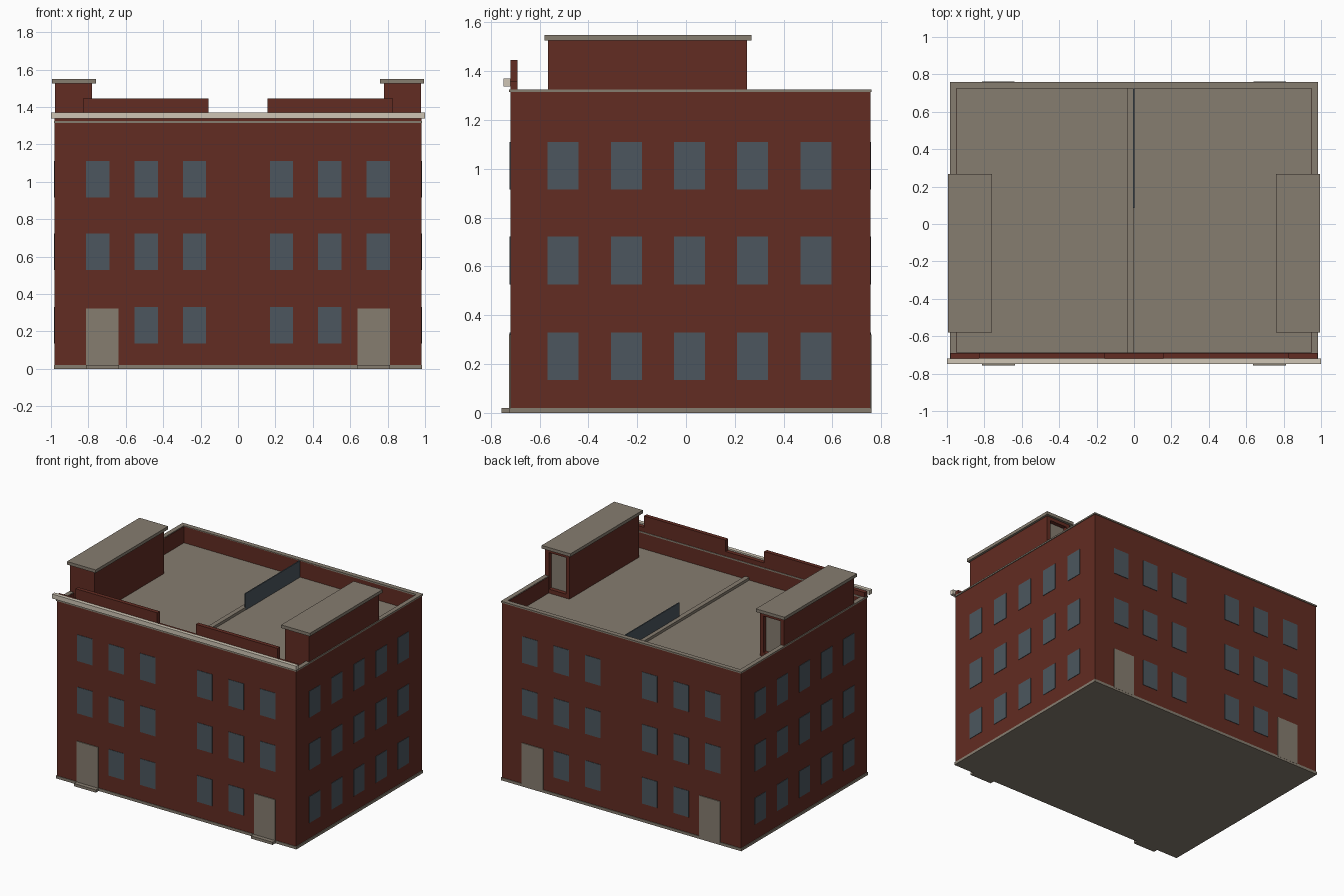
import bpy
import bmesh

old = bpy.data.objects.get("Cube")
if old:
    bpy.data.objects.remove(old, do_unlink=True)


def material(name, rgb):
    mat = bpy.data.materials.new(name)
    mat.use_nodes = True
    mat.diffuse_color = (*rgb, 1)
    bsdf = mat.node_tree.nodes["Principled BSDF"]
    bsdf.inputs["Base Color"].default_value = (*rgb, 1)
    bsdf.inputs["Roughness"].default_value = 0.8
    return mat


BRICK = material("red brick", (0.122, 0.025, 0.016))
STONE = material("grey stone", (0.24, 0.205, 0.16))
GLASS = material("blue grey glass", (0.072, 0.094, 0.112))
CREAM = material("cream trim", (0.62, 0.56, 0.46))


def add_box(bm, x, y, z):
    """Box from (min, max) ranges; returns its faces."""
    verts = bmesh.ops.create_cube(bm, size=1)["verts"]
    for v in verts:
        v.co = [r[0] if c < 0 else r[1] for c, r in zip(v.co, (x, y, z))]
    return list({f for v in verts for f in v.link_faces})


def facing(faces, axis, sign):
    for f in faces:
        f.normal_update()
    return max(faces, key=lambda f: sign * f.normal[axis])


def recess(bm, face, border, offset):
    """Inset a face and push it in, with walls around it."""
    bmesh.ops.inset_region(bm, faces=[face], thickness=border, use_even_offset=True)
    new = bmesh.ops.extrude_discrete_faces(bm, faces=[face])["faces"][0]
    bmesh.ops.translate(bm, verts=new.verts, vec=offset)
    return new


def finish(name, bm, *mats):
    mesh = bpy.data.meshes.new(name)
    bm.to_mesh(mesh)
    bm.free()
    for m in mats:
        mesh.materials.append(m)
    obj = bpy.data.objects.new(name, mesh)
    bpy.context.collection.objects.link(obj)
    return obj


def boxes(name, mat, *ranges):
    bm = bmesh.new()
    for r in ranges:
        add_box(bm, *r)
    return finish(name, bm, mat)


def mirrored(x):
    return [x, (-x[1], -x[0])]


# Main dimensions
WX, FRONT, BACK = 0.98, -0.72, 0.755
TOP, DECK, WALL = 1.32, 1.2, 0.03
PLATE = 0.003

# Brick walls with a sunken roof deck
bm = bmesh.new()
shell = add_box(bm, (-WX, WX), (FRONT, BACK), (0.01, TOP))
deck = recess(bm, facing(shell, 2, 1), WALL, (0, 0, DECK - TOP))
deck.material_index = 1
finish("brick_walls", bm, BRICK, STONE)

# Plinth and front doorsteps
boxes("plinth", STONE, ((-0.985, 0.985), (-0.724, 0.76), (0, 0.02)))
boxes("doorsteps", STONE,
      *[(x, (-0.757, -0.72), (0, 0.02)) for x in mirrored((0.635, 0.813))])

# Coping around the wall tops
cz = (1.315, 1.326)
boxes("coping", STONE,
      *[(x, (-0.725, 0.76), cz) for x in mirrored((0.952, 0.985))],
      ((-0.952, 0.952), (-0.725, -0.687), cz),
      ((-0.952, 0.952), (0.725, 0.76), cz))

# Front parapet: low base, two raised sections, cream cornice
py = (-0.72, -0.69)
boxes("front_parapet", BRICK,
      ((-WX, WX), py, (1.326, 1.36)),
      *[(x, py, (1.36, 1.445)) for x in mirrored((0.158, 0.828))])
boxes("cornice", CREAM, ((-1, 1), (-0.748, -0.72), (1.337, 1.37)))

# Roof stair houses with recessed rear doors and overhanging caps
for side, x, cap in zip(("left", "right"), mirrored((0.78, 0.979)),
                        mirrored((0.76, 0.995))):
    bm = bmesh.new()
    house = add_box(bm, x, (-0.565, 0.25), (DECK, 1.53))
    door = recess(bm, facing(house, 1, 1), 0.03, (0, -0.03, 0))
    door.material_index = 1
    finish(side + "_stair_house", bm, BRICK, STONE)
    boxes(side + "_stair_house_cap", STONE, (cap, (-0.58, 0.268), (1.525, 1.548)))

# Divider on the roof deck
boxes("roof_curb", STONE, ((-0.035, 0), (-0.69, 0.725), (DECK, DECK + 0.02)))
boxes("roof_screen", GLASS, ((-0.006, 0.002), (0.085, 0.725), (DECK, 1.322)))

# Windows and doors as thin plates on the walls
rows = [(0.135, 0.33), (0.527, 0.722), (0.915, 1.11)]
front_cols = [c for x in (0.17, 0.428, 0.687) for c in mirrored((x, x + 0.125))]
side_cols = [(-0.567 + i * 0.259, -0.44 + i * 0.259) for i in range(5)]
for wall, y in (("front", (FRONT - PLATE, FRONT + PLATE)),
                ("back", (BACK - PLATE, BACK + PLATE))):
    boxes(wall + "_windows", GLASS,
          *[(x, y, z) for x in front_cols for z in rows
            if z is not rows[0] or abs(x[0] + x[1]) < 1.3])
    step = (y[0] - 0.003, y[1] + 0.003)
    boxes(wall + "_doors", STONE,
          *[(x, step, (0.015, 0.322)) for x in mirrored((0.64, 0.813))])
for side, x in zip(("left", "right"), mirrored((WX - PLATE, WX + PLATE))):
    boxes(side + "_windows", GLASS, *[(x, y, z) for y in side_cols for z in rows])
